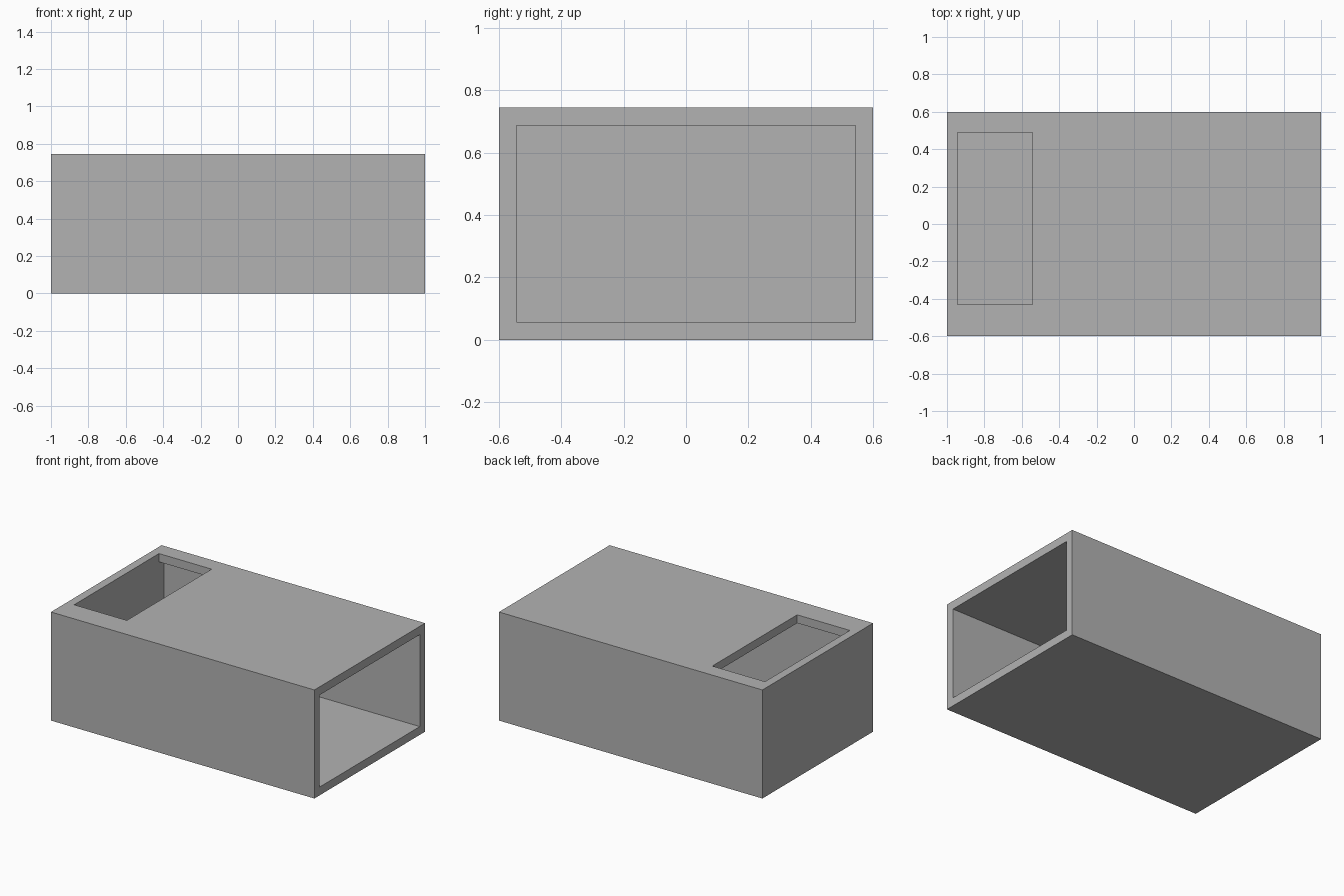
import bpy

cube = bpy.data.objects.get("Cube")
if cube:
    bpy.data.objects.remove(cube, do_unlink=True)

# Overall size and wall thickness
LENGTH, WIDTH, HEIGHT, WALL = 2.0, 1.2, 0.745, 0.057

grey = bpy.data.materials.new("plain_grey")
grey.use_nodes = True
colour = (0.45, 0.45, 0.45, 1)
grey.diffuse_color = colour
grey.node_tree.nodes["Principled BSDF"].inputs["Base Color"].default_value = colour


def box(name, low, high):
    """Box spanning two opposite corners."""
    centre = [(a + b) / 2 for a, b in zip(low, high)]
    bpy.ops.mesh.primitive_cube_add(size=1, location=centre)
    obj = bpy.context.object
    obj.name = name
    obj.scale = [b - a for a, b in zip(low, high)]
    bpy.ops.object.transform_apply(location=True, rotation=False, scale=True)
    obj.data.materials.append(grey)
    return obj


def cut(target, cutter):
    """Subtract the cutter and remove it."""
    cutter.hide_render = True
    bpy.context.view_layer.objects.active = target
    mod = target.modifiers.new("cut", 'BOOLEAN')
    mod.operation = 'DIFFERENCE'
    mod.solver = 'EXACT'
    mod.object = cutter
    bpy.ops.object.modifier_apply(modifier=mod.name)
    bpy.data.objects.remove(cutter, do_unlink=True)


# Outer block
sleeve = box("box_sleeve", (-LENGTH / 2, -WIDTH / 2, 0), (LENGTH / 2, WIDTH / 2, HEIGHT))

# Cavity, open at the +x end
inner_end = -LENGTH / 2 + WALL
cut(sleeve, box("cavity_cutter",
                (inner_end, -WIDTH / 2 + WALL, WALL),
                (LENGTH / 2 + 0.1, WIDTH / 2 - WALL, HEIGHT - WALL)))

# Rectangular opening through the top, flush with the closed end wall
cut(sleeve, box("top_opening_cutter",
                (inner_end, -0.43, HEIGHT - 2 * WALL),
                (-0.543, 0.49, HEIGHT + 0.1)))
